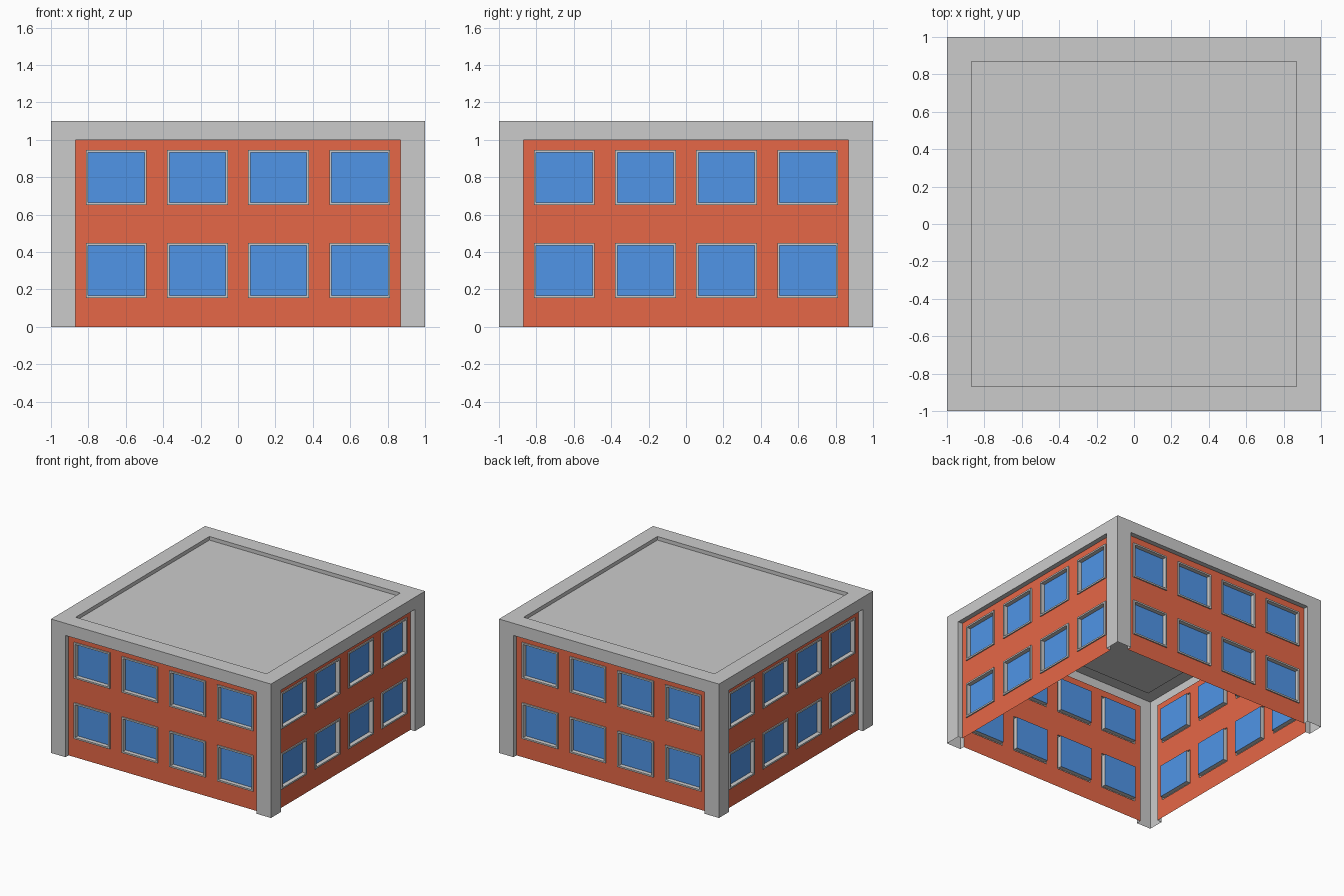
import bpy, bmesh
from math import pi
from mathutils import Matrix, Vector

if "Cube" in bpy.data.objects:
    bpy.data.objects.remove(bpy.data.objects["Cube"])

H = 1.1          # total height
A = 0.868        # half width of the recessed bays and roof
WALL = -0.96     # y of the recessed wall on the front side
PROUD = -0.97    # y of the window frame face
GLASS = -0.935   # y of the glass
ROOF_Z = 1.07
WIN_X = [-0.651, -0.217, 0.217, 0.651]
WIN_Z = [0.302, 0.798]
HW, HH, RIM = 0.163, 0.147, 0.013   # window half sizes and frame width


def material(name, rgb):
    m = bpy.data.materials.new(name)
    m.diffuse_color = (*rgb, 1)
    m.use_nodes = True
    m.node_tree.nodes["Principled BSDF"].inputs["Base Color"].default_value = m.diffuse_color
    return m


def bridge(bm, rings, closed=True, fill=False):
    """Join successive rings of points with quads; optionally cap the last."""
    rows = [[bm.verts.new(p) for p in r] for r in rings]
    for a, b in zip(rows, rows[1:]):
        n = len(a)
        for i in range(n if closed else n - 1):
            j = (i + 1) % n
            bm.faces.new((a[i], a[j], b[j], b[i]))
    if fill:
        bm.faces.new(rows[-1])


def rect(cx, cz, hw, hh, y):
    return [(cx - hw, y, cz - hh), (cx + hw, y, cz - hh),
            (cx + hw, y, cz + hh), (cx - hw, y, cz + hh)]


def arch(hw, top, y):
    return [(hw, y, 0), (hw, y, top), (-hw, y, top), (-hw, y, 0)]


def square(r, z):
    return [(-r, -r, z), (r, -r, z), (r, r, z), (-r, r, z)]


def finish(bm, name, mat=None, four_sides=True):
    """Repeat the front geometry on all four sides and make the object."""
    if four_sides:
        front = bm.faces[:]
        for k in (1, 2, 3):
            new = bmesh.ops.duplicate(bm, geom=front)["geom"]
            bmesh.ops.rotate(bm, cent=Vector(), matrix=Matrix.Rotation(k * pi / 2, 3, 'Z'),
                             verts=[v for v in new if isinstance(v, bmesh.types.BMVert)])
    bmesh.ops.remove_doubles(bm, verts=bm.verts[:], dist=1e-5)
    me = bpy.data.meshes.new(name)
    bm.to_mesh(me)
    bm.free()
    ob = bpy.data.objects.new(name, me)
    bpy.context.collection.objects.link(ob)
    if mat:
        me.materials.append(mat)


red = material("brick_red", (0.79, 0.136, 0.063))
blue = material("glass_blue", (0.08, 0.30, 0.80))

# Corner pillars and top band, with the returns into the recessed bays
bm = bmesh.new()
bridge(bm, [arch(1, H, -1), arch(A, 1.0, -1), arch(A, 1.0, WALL)], closed=False)
finish(bm, "pillars_and_band")

# Roof with raised edge
bm = bmesh.new()
bridge(bm, [square(1, H), square(A, H), square(A, ROOF_Z)], fill=True)
finish(bm, "roof", four_sides=False)

# Walls: a grid of panels leaving out the window cells
xs = [-A] + [x + s * HW for x in WIN_X for s in (-1, 1)] + [A]
zs = [0] + [z + s * HH for z in WIN_Z for s in (-1, 1)] + [1.0]
bm = bmesh.new()
for i in range(len(xs) - 1):
    for j in range(len(zs) - 1):
        if i % 2 and j % 2:
            continue
        x0, x1, z0, z1 = xs[i], xs[i + 1], zs[j], zs[j + 1]
        bm.faces.new([bm.verts.new(p) for p in
                      rect((x0 + x1) / 2, (z0 + z1) / 2, (x1 - x0) / 2, (z1 - z0) / 2, WALL)])
finish(bm, "brick_walls", red)

# Window frames and glass
frames, glass = bmesh.new(), bmesh.new()
for x in WIN_X:
    for z in WIN_Z:
        inner = (x, z, HW - RIM, HH - RIM)
        bridge(frames, [rect(x, z, HW, HH, WALL), rect(x, z, HW, HH, PROUD),
                        rect(*inner, PROUD), rect(*inner, GLASS)])
        bridge(glass, [rect(*inner, GLASS)], fill=True)
finish(frames, "window_frames")
finish(glass, "window_glass", blue)
